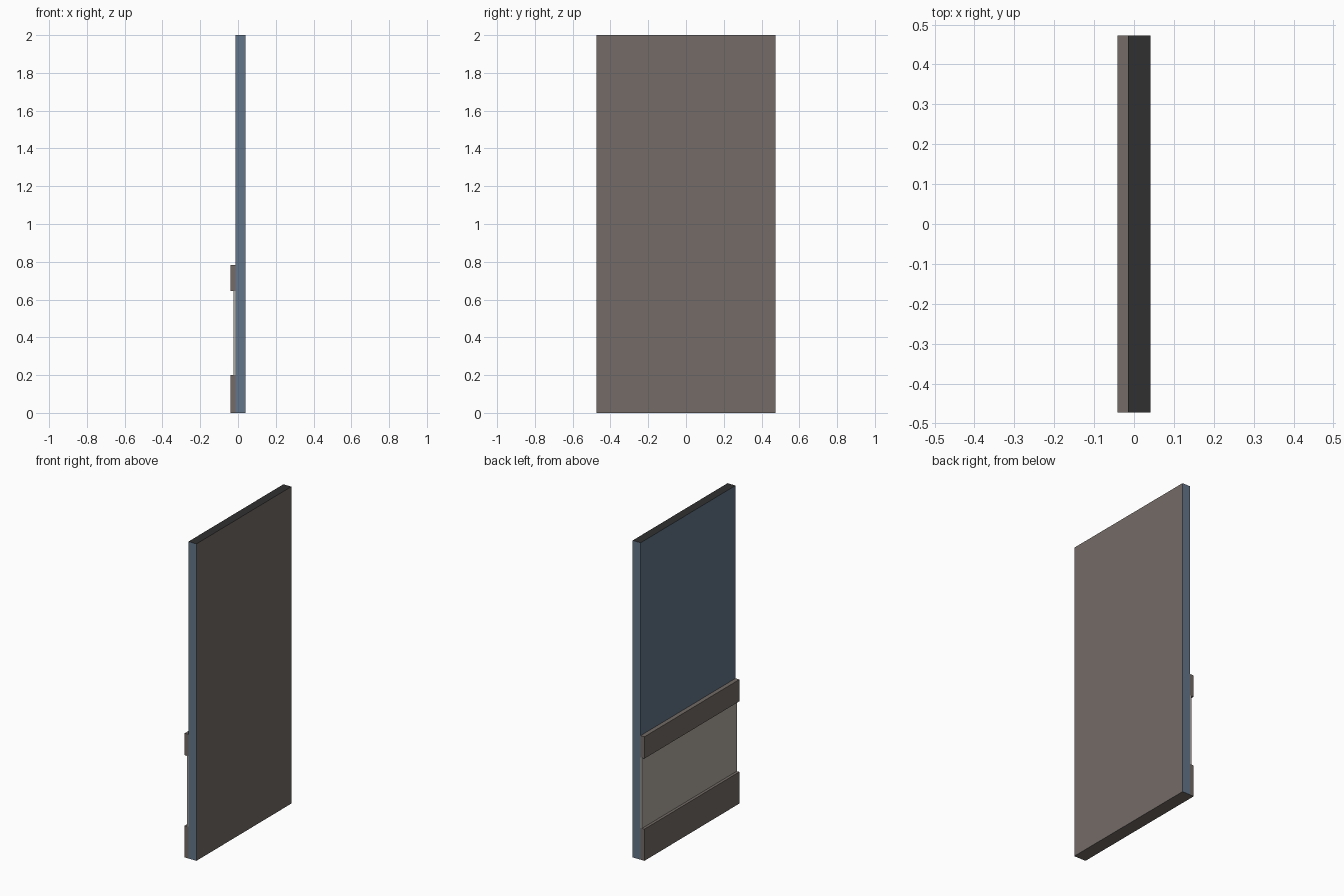
import bpy, bmesh

if "Cube" in bpy.data.objects:
    bpy.data.objects.remove(bpy.data.objects["Cube"])


def srgb(r, g, b):
    def lin(c):
        c /= 255
        return c / 12.92 if c <= 0.04045 else ((c + 0.055) / 1.055) ** 2.4
    return (lin(r), lin(g), lin(b), 1.0)


def material(name, rgb):
    m = bpy.data.materials.new(name)
    m.diffuse_color = srgb(*rgb)
    m.use_nodes = True
    m.node_tree.nodes["Principled BSDF"].inputs["Base Color"].default_value = m.diffuse_color
    return m


blue = material("blue_paint", (100, 118, 138))
brown = material("brown_wood", (115, 107, 102))
pale = material("pale_panel", (178, 172, 162))
black = material("black_cap", (48, 48, 48))

HALF_WIDTH = 0.473


def slab(name, x0, x1, z0, z1, mats, rule=None):
    """Full-width box; rule maps a face normal to a material index."""
    bm = bmesh.new()
    bmesh.ops.create_cube(bm, size=1)
    for v in bm.verts:
        v.co.x = x0 if v.co.x < 0 else x1
        v.co.y = -HALF_WIDTH if v.co.y < 0 else HALF_WIDTH
        v.co.z = z0 if v.co.z < 0 else z1
    bm.normal_update()
    if rule:
        for f in bm.faces:
            f.material_index = rule(f.normal)
    me = bpy.data.meshes.new(name)
    bm.to_mesh(me)
    bm.free()
    for m in mats:
        me.materials.append(m)
    ob = bpy.data.objects.new(name, me)
    bpy.context.collection.objects.link(ob)
    return ob


def wall_rule(n):
    if n.z > 0.5:
        return 2                      # dark cut top
    if n.x > 0.5 or n.z < -0.5:
        return 1                      # brown back and underside
    return 0                          # painted face and ends


WALL_X = -0.0145
# Wall slab
slab("wall", WALL_X, 0.041, 0, 2.0, [blue, brown, black], wall_rule)
# Lower trim: skirting, thin panel and chair rail
slab("skirting_board", -0.041, WALL_X, 0, 0.2, [brown])
slab("wainscot_panel", -0.0235, WALL_X, 0.2, 0.645, [pale])
slab("chair_rail", -0.041, WALL_X, 0.645, 0.783, [brown])
